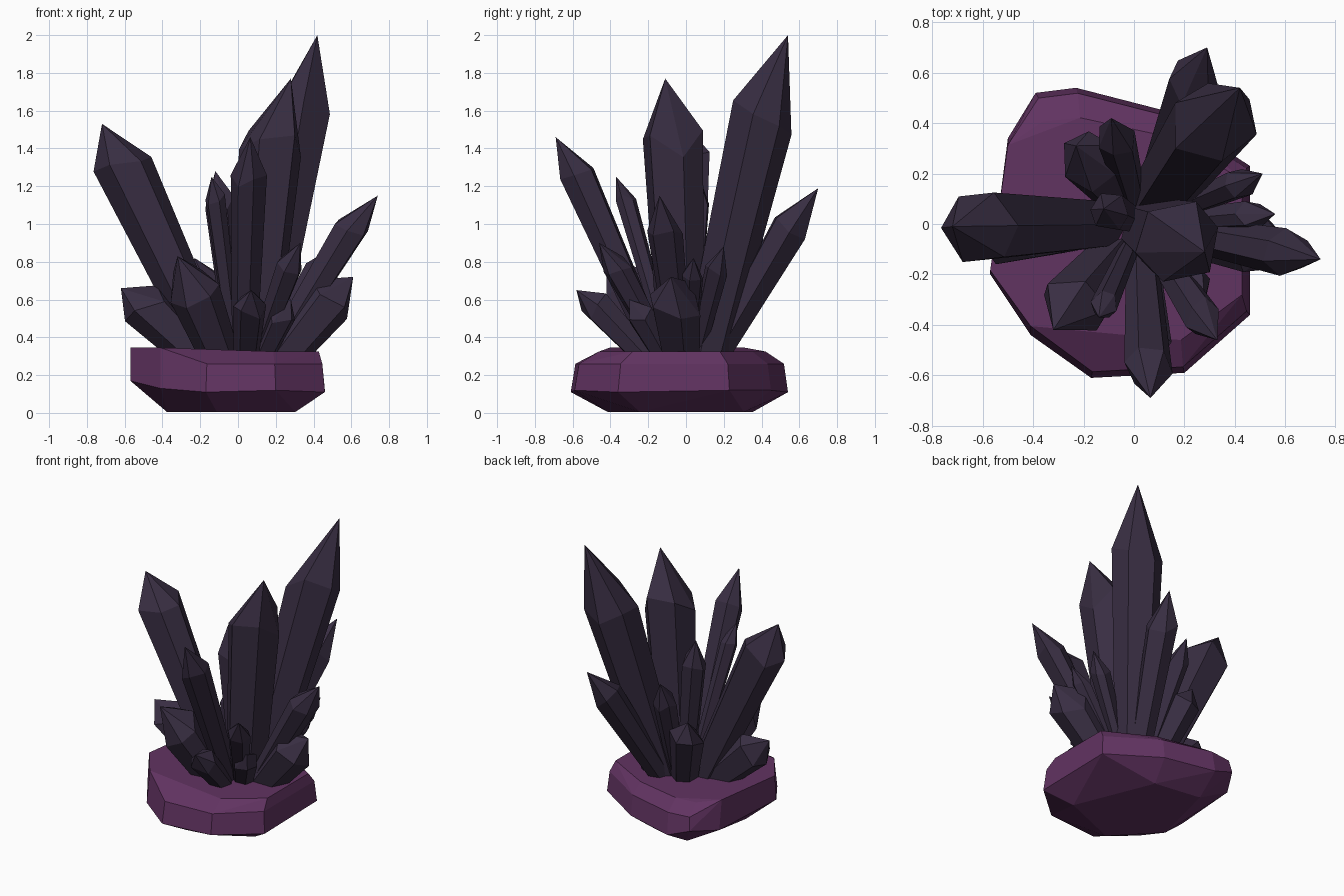
import bpy, bmesh, math, random
from mathutils import Vector

if "Cube" in bpy.data.objects:
    bpy.data.objects.remove(bpy.data.objects["Cube"])

random.seed(4)


def material(name, rgb):
    m = bpy.data.materials.new(name)
    m.diffuse_color = (*rgb, 1)
    m.use_nodes = True
    m.node_tree.nodes["Principled BSDF"].inputs["Base Color"].default_value = m.diffuse_color
    return m


ROCK = material("purple_rock", (0.12, 0.033, 0.12))
DARK = material("dark_crystal", (0.04, 0.027, 0.055))


def finish(bm, name, mat):
    bmesh.ops.recalc_face_normals(bm, faces=bm.faces)
    mesh = bpy.data.meshes.new(name)
    bm.to_mesh(mesh)
    bm.free()
    mesh.materials.append(mat)
    ob = bpy.data.objects.new(name, mesh)
    bpy.context.collection.objects.link(ob)


def crystal(name, tip, r, cap, spread=0.18, lean=0.96, foot=0.66, sides=6):
    """Prism fanning out from the middle of the rock, widening to an uneven shoulder, then a point."""
    tip = Vector(tip)
    root = Vector((0.02 + spread * tip.x, spread * tip.y, 0.25))
    axis = (tip - root).normalized()
    shoulder = tip - axis * r * cap
    shoulder.xy *= lean
    axis = (shoulder - root).normalized()
    u = Vector((0, 0, 1)).cross(axis).normalized()
    v = axis.cross(u)
    phase = random.uniform(0, 1)
    bm = bmesh.new()
    low, high = [], []
    for i in range(sides):
        a = phase + math.tau * (i + random.uniform(-0.12, 0.12)) / sides
        d = u * math.cos(a) + v * math.sin(a)
        low.append(bm.verts.new(root + d * r * foot))
        high.append(bm.verts.new(shoulder + d * r + axis * r * random.uniform(-0.45, 0.45)))
    top = bm.verts.new(tip)
    bm.faces.new(low[::-1])
    for i in range(sides):
        j = (i + 1) % sides
        bm.faces.new((low[i], low[j], high[j], high[i]))
        bm.faces.new((high[i], high[j], top))
    finish(bm, name, DARK)


# Faceted rock base: hull of a widest outline, with an upper belt, rim and foot scaled from it
rock = bmesh.new()
belt = [(-0.17, -0.61, 0.11), (0.2, -0.59, 0.12), (0.46, -0.36, 0.11), (0.46, 0.23, 0.12),
        (0.12, 0.45, 0.12), (-0.23, 0.54, 0.11), (-0.39, 0.52, 0.17), (-0.5, 0.34, 0.14),
        (-0.57, -0.2, 0.17), (-0.41, -0.44, 0.13)]
for i, (x, y, z) in enumerate(belt):
    left = x < -0.4
    rock.verts.new((x, y, z))
    rock.verts.new((x * 0.97, y * 0.96, 0.26))
    rock.verts.new((x * (1.0 if left else 0.93), y * (0.92 if left else 0.78), 0.345 if left else 0.325))
    if i % 2 == 0:
        rock.verts.new((x * 0.66, y * 0.68, 0.005))
hull = bmesh.ops.convex_hull(rock, input=rock.verts)
inner = [e for e in hull["geom_interior"] if isinstance(e, bmesh.types.BMVert)]
bmesh.ops.delete(rock, geom=inner, context='VERTS')
bmesh.ops.dissolve_limit(rock, angle_limit=math.radians(7), verts=rock.verts, edges=rock.edges)
finish(rock, "rock_base", ROCK)

# Large spires
crystal("tall_spire", (0.42, 0.54, 2.0), 0.172, 2.7, lean=0.94, foot=0.7)
crystal("centre_spire", (0.28, -0.11, 1.77), 0.172, 2.0, lean=0.75, foot=0.75)
crystal("left_spire", (-0.72, -0.01, 1.53), 0.155, 1.7, lean=0.99)
crystal("front_spire", (0.065, -0.69, 1.46), 0.098, 2.2)
crystal("back_spire", (0.29, 0.70, 1.19), 0.105, 2.3)
crystal("right_spire", (0.74, -0.14, 1.15), 0.095, 2.3)

# Thin needles between the spires
needles = {
    "centre_needle": ((-0.12, 0.06, 1.28), 0.08),
    "front_needle": ((-0.14, -0.37, 1.25), 0.055),
    "back_needle": ((-0.09, 0.42, 1.1), 0.078),
    "right_back_needle": ((0.51, 0.2, 0.88), 0.065),
    "right_needle": ((0.56, 0.04, 0.82), 0.06),
    "front_right_needle": ((0.33, -0.46, 0.9), 0.075),
}
for name, (tip, r) in needles.items():
    crystal(name, tip, r, 2.2)

# Short stubs around the foot
stubs = {
    "left_stub": ((-0.62, -0.05, 0.66), 0.13),
    "front_left_stub": ((-0.32, -0.42, 0.83), 0.14),
    "right_stub": ((0.61, -0.08, 0.72), 0.14),
    "front_stub": ((0.07, -0.58, 0.65), 0.088),
    "front_right_stub": ((0.28, -0.3, 0.6), 0.08),
    "back_left_stub": ((-0.23, 0.31, 0.82), 0.115),
}
for name, (tip, r) in stubs.items():
    crystal(name, tip, r, 1.3, spread=0.3, foot=0.72)
